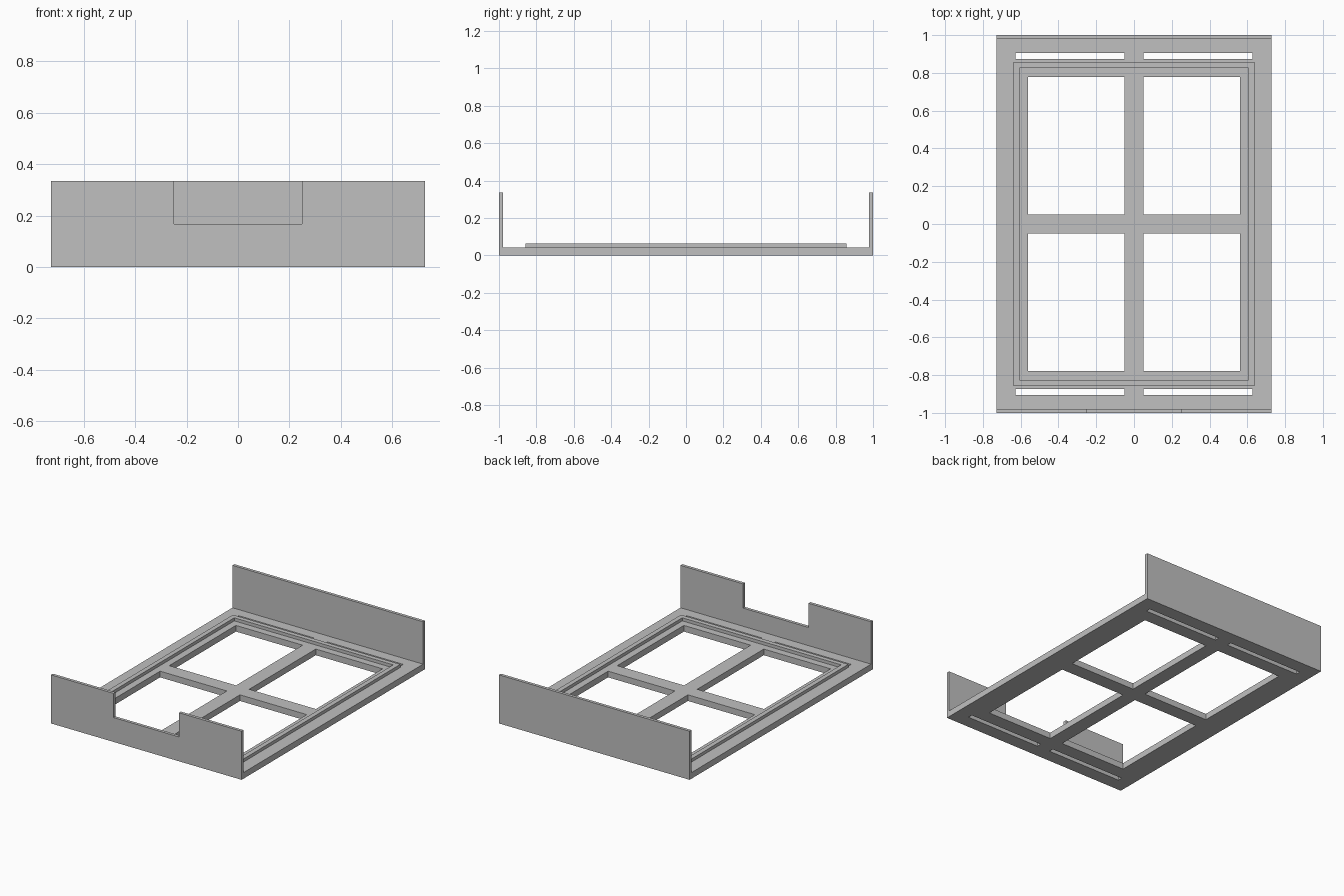
import bpy, bmesh

if "Cube" in bpy.data.objects:
    bpy.data.objects.remove(bpy.data.objects["Cube"])

grey = bpy.data.materials.new("light grey")
grey.diffuse_color = (0.53, 0.53, 0.53, 1)
grey.use_nodes = True
grey.node_tree.nodes["Principled BSDF"].inputs["Base Color"].default_value = grey.diffuse_color

W, L = 0.728, 1.0          # half width and half length
T = 0.0213                 # wall thickness; the base is twice as thick
BASE, RIDGE, WALL = 2 * T, 3 * T, 0.335


def slab(name, us, vs, holes, place, depth):
    """Extrude a grid of cells, leaving out cells whose centre is in a hole."""
    bm = bmesh.new()
    grid = {(u, v): bm.verts.new(place(u, v)) for u in us for v in vs}
    for u0, u1 in zip(us, us[1:]):
        for v0, v1 in zip(vs, vs[1:]):
            cu, cv = (u0 + u1) / 2, (v0 + v1) / 2
            if any(a < cu < b and c < cv < d for a, b, c, d in holes):
                continue
            bm.faces.new([grid[p] for p in ((u0, v0), (u1, v0), (u1, v1), (u0, v1))])
    bmesh.ops.delete(bm, geom=[v for v in bm.verts if not v.link_faces], context='VERTS')
    new = bmesh.ops.extrude_face_region(bm, geom=bm.faces[:], use_keep_orig=True)
    bmesh.ops.translate(bm, vec=depth,
                        verts=[g for g in new["geom"] if isinstance(g, bmesh.types.BMVert)])
    bmesh.ops.recalc_face_normals(bm, faces=bm.faces[:])
    mesh = bpy.data.meshes.new(name)
    bm.to_mesh(mesh)
    bm.free()
    mesh.materials.append(grey)
    obj = bpy.data.objects.new(name, mesh)
    bpy.context.collection.objects.link(obj)
    return obj


def mirrored(values):
    return [-v for v in reversed(values)] + list(values)


# Base plate with four windows and four narrow slots
holes = []
for sx in (-1, 1):
    for sy in (-1, 1):
        for x, y0, y1 in ((0.56, 0.05, 0.777), (0.628, 0.873, 0.905)):
            xs, ys = sorted((sx * 0.05, sx * x)), sorted((sy * y0, sy * y1))
            holes.append((*xs, *ys))
slab("base_plate", mirrored((0.05, 0.56, 0.628, W)),
     mirrored((0.05, 0.777, 0.873, 0.905, L)), holes,
     lambda x, y: (x, y, 0), (0, 0, BASE))

# Raised rim around the windows
slab("raised_rim", mirrored((0.607, 0.639)), mirrored((0.826, 0.858)),
     [(-0.607, 0.607, -0.826, 0.826)], lambda x, y: (x, y, BASE), (0, 0, RIDGE - BASE))

# Plain back wall and notched front wall
slab("back_wall", [-W, W], [BASE, WALL], [],
     lambda x, z: (x, L, z), (0, -T, 0))
slab("front_wall", mirrored((0.25, W)), [BASE, 0.168, WALL],
     [(-0.25, 0.25, 0.168, WALL)], lambda x, z: (x, -L, z), (0, T, 0))
